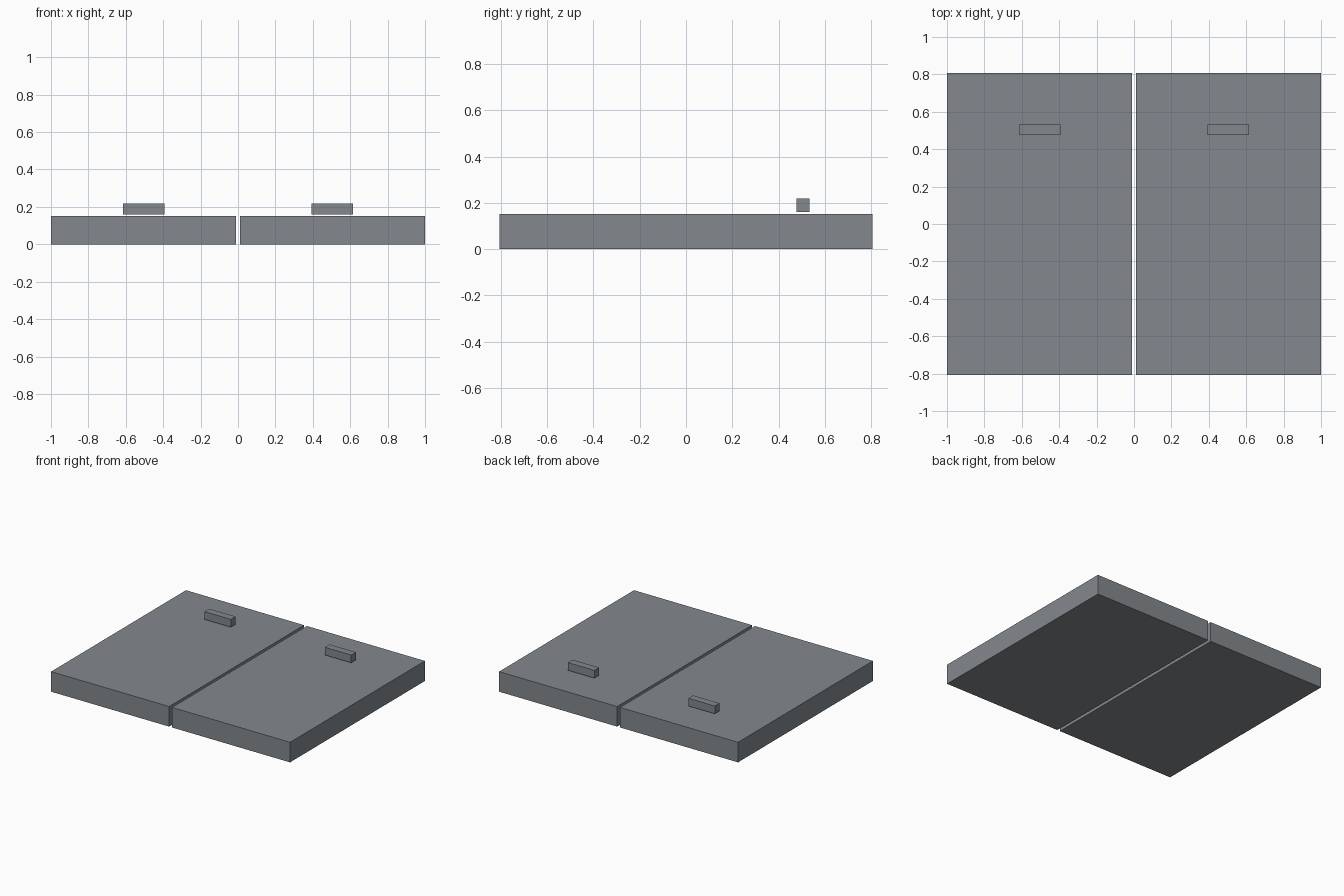
import bpy

cube = bpy.data.objects.get("Cube")
if cube:
    bpy.data.objects.remove(cube, do_unlink=True)

# Single slate grey for every part
grey = bpy.data.materials.new("slate_grey")
grey.use_nodes = True
colour = (0.23, 0.25, 0.27, 1)
grey.diffuse_color = colour
grey.node_tree.nodes["Principled BSDF"].inputs["Base Color"].default_value = colour


def box(name, low, high):
    """Flat-sided box between two opposite corners."""
    centre = [(a + b) / 2 for a, b in zip(low, high)]
    bpy.ops.mesh.primitive_cube_add(size=1, location=centre)
    obj = bpy.context.object
    obj.name = name
    obj.scale = [b - a for a, b in zip(low, high)]
    bpy.ops.object.transform_apply(location=False, rotation=False, scale=True)
    obj.data.materials.append(grey)


# Each side has a door panel and a grip bar hovering just above it
for side, sign in (("left", 1), ("right", -1)):
    def span(inner, outer):
        return sorted((sign * inner, sign * outer))

    x0, x1 = span(0.012, 1.0)
    box(side + "_panel", (x0, -0.806, 0), (x1, 0.806, 0.152))
    x0, x1 = span(0.394, 0.614)
    box(side + "_handle", (x0, 0.477, 0.16), (x1, 0.533, 0.219))
